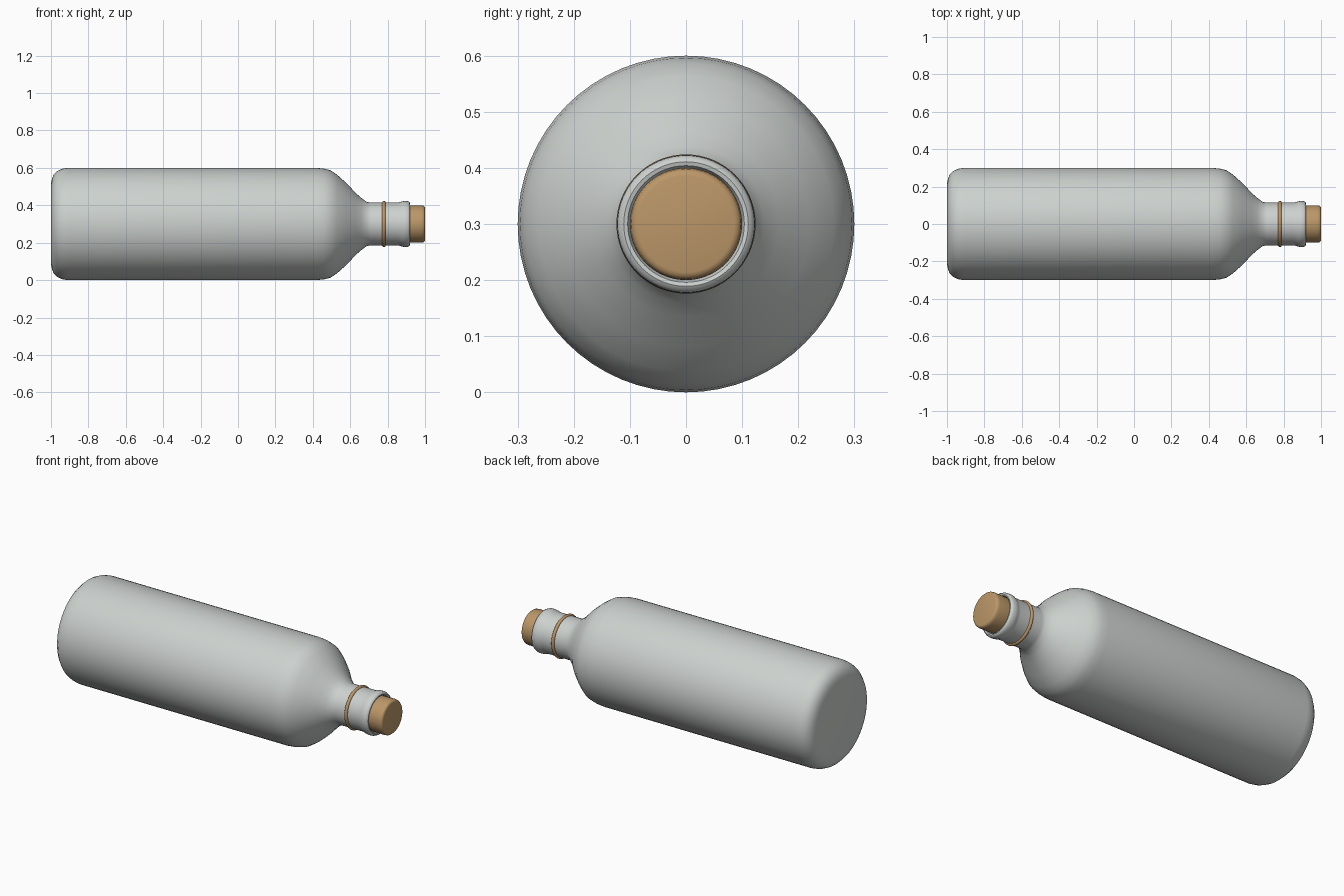
import bpy
import math

cube = bpy.data.objects.get("Cube")
if cube:
    bpy.data.objects.remove(cube, do_unlink=True)

AXIS_Z = 0.3
SIDES = 64


def make_material(name, colour):
    mat = bpy.data.materials.new(name)
    mat.use_nodes = True
    mat.diffuse_color = colour
    mat.node_tree.nodes["Principled BSDF"].inputs["Base Color"].default_value = colour
    return mat


def lathe(name, profile, mat, closed=False):
    """Spin (x, radius) points around the long axis; a zero radius makes a pole."""
    verts, rings, faces = [], [], []
    for x, r in profile:
        count = SIDES if r > 0 else 1
        start = len(verts)
        for i in range(count):
            a = math.tau * i / SIDES
            verts.append((x, r * math.cos(a), AXIS_Z + r * math.sin(a)))
        rings.append([start + i % count for i in range(SIDES)])
    pairs = list(zip(rings, rings[1:]))
    if closed:
        pairs.append((rings[-1], rings[0]))
    for lo, hi in pairs:
        for i in range(SIDES):
            j = (i + 1) % SIDES
            quad = (lo[i], hi[i], hi[j], lo[j])
            faces.append(tuple(dict.fromkeys(quad)))
    mesh = bpy.data.meshes.new(name)
    # Reverse the winding so that the normals point outwards
    mesh.from_pydata(verts, [], [f[::-1] for f in faces])
    mesh.materials.append(mat)
    obj = bpy.data.objects.new(name, mesh)
    bpy.context.collection.objects.link(obj)
    bpy.ops.object.select_all(action="DESELECT")
    obj.select_set(True)
    bpy.context.view_layer.objects.active = obj
    bpy.ops.object.shade_smooth_by_angle(angle=math.radians(40))
    return obj


stoneware = make_material("pale grey stoneware", (0.61, 0.64, 0.62, 1))
cork_brown = make_material("cork brown", (0.50, 0.31, 0.14, 1))

# Bottle: base, rounded heel, straight wall, shoulder, neck, lip and bore
lathe("bottle", [
    (-1.0, 0), (-1.0, 0.215), (-0.995, 0.24), (-0.985, 0.265),
    (-0.965, 0.284), (-0.94, 0.295), (-0.91, 0.3),
    (0.42, 0.3), (0.46, 0.296), (0.495, 0.287), (0.53, 0.263),
    (0.58, 0.219), (0.63, 0.165), (0.66, 0.139), (0.69, 0.117),
    (0.71, 0.115), (0.855, 0.115), (0.868, 0.117), (0.877, 0.121),
    (0.89, 0.123), (0.907, 0.122), (0.916, 0.118), (0.92, 0.111),
    (0.918, 0.104), (0.91, 0.1), (0.84, 0.098), (0.84, 0),
], stoneware)

# Cork stopper with a softened rim
lathe("cork", [
    (0.845, 0), (0.845, 0.095), (0.92, 0.099), (0.98, 0.1),
    (0.992, 0.098), (0.998, 0.093), (1.0, 0.086), (1.0, 0),
], cork_brown)

# Thin band around the neck
band = [(0.78 + 0.01 * math.cos(math.tau * k / 12),
         0.114 + 0.01 * math.sin(math.tau * k / 12)) for k in range(12)]
lathe("neck_band", band[::-1], cork_brown, closed=True)
